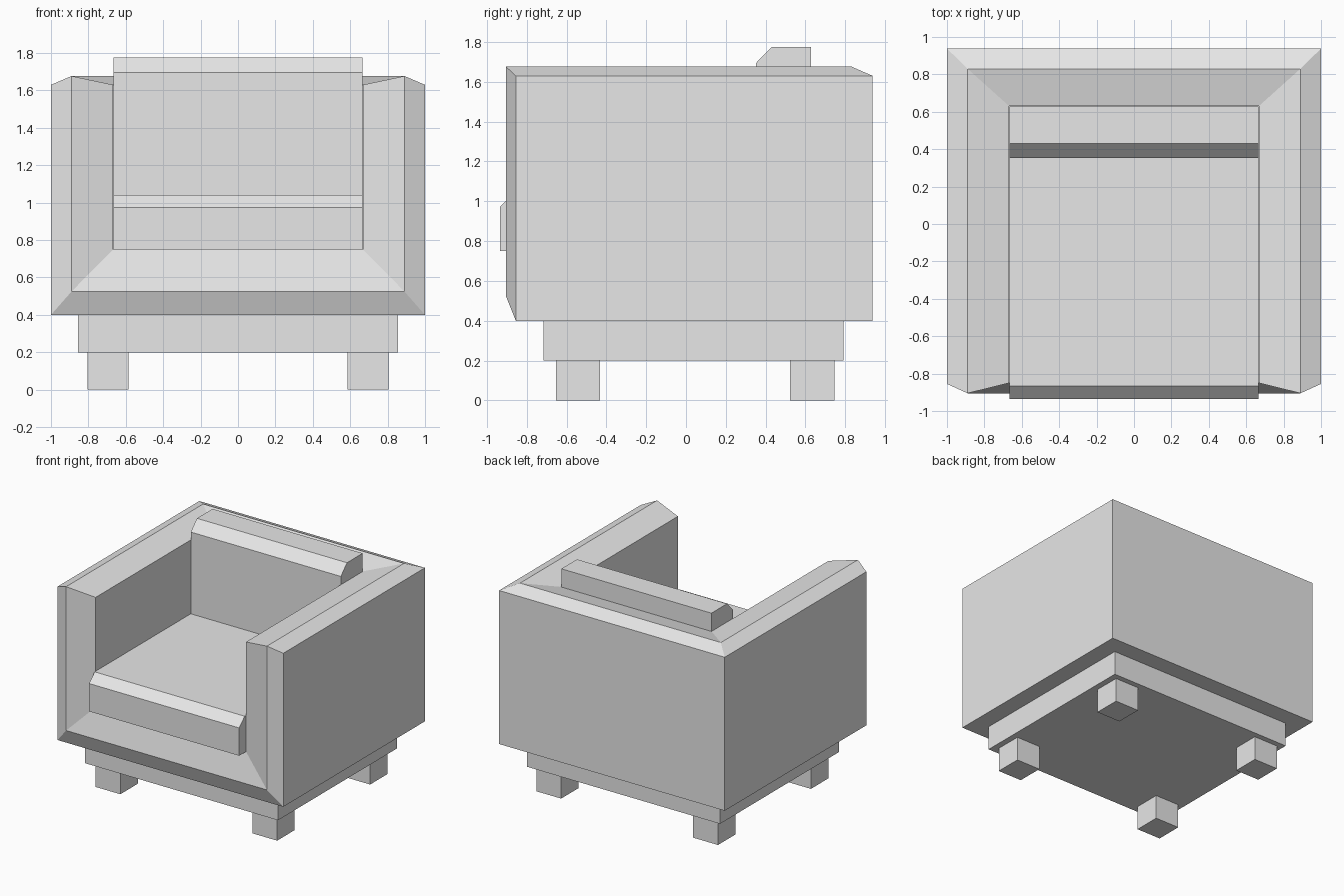
import bpy

cube = bpy.data.objects.get("Cube")
if cube:
    bpy.data.objects.remove(cube, do_unlink=True)

grey = bpy.data.materials.new("light grey")
grey.use_nodes = True
grey.diffuse_color = (0.8, 0.8, 0.8, 1)
grey.node_tree.nodes["Principled BSDF"].inputs["Base Color"].default_value = (0.8, 0.8, 0.8, 1)


def make(name, verts, faces):
    mesh = bpy.data.meshes.new(name)
    mesh.from_pydata(verts, [], faces)
    mesh.materials.append(grey)
    obj = bpy.data.objects.new(name, mesh)
    bpy.context.collection.objects.link(obj)
    return obj


def prism(name, profile, x0, x1):
    """Extrude a (y, z) profile, listed anticlockwise seen from +x, along x."""
    n = len(profile)
    verts = [(x, y, z) for x in (x0, x1) for y, z in profile]
    faces = [tuple(reversed(range(n))), tuple(range(n, 2 * n))]
    faces += [(i, (i + 1) % n, n + (i + 1) % n, n + i) for i in range(n)]
    return make(name, verts, faces)


def box(name, x0, x1, y0, y1, z0, z1):
    return prism(name, [(y0, z0), (y1, z0), (y1, z1), (y0, z1)], x0, x1)


def rim_loop(x, front, back, low, high):
    """Six corners running round the open front and top of the shell."""
    side = [(back, high), (front, high), (front, low)]
    return [(-x, y, z) for y, z in side] + [(x, y, z) for y, z in reversed(side)]


# Shell: outer edge, raised ridge and inner edge joined by sloping strips
verts = (rim_loop(1.0, -0.855, 0.938, 0.40, 1.63)
         + rim_loop(0.89, -0.905, 0.83, 0.525, 1.677)
         + rim_loop(0.667, -0.85, 0.63, 0.75, 1.63))
faces = []
for ring in (0, 6):
    for i in range(6):
        j = (i + 1) % 6
        faces.append((ring + i, ring + j, ring + j + 6, ring + i + 6))

# Outer walls and underside, then the inner walls and floor
verts += [(-1.0, 0.938, 0.40), (1.0, 0.938, 0.40),
          (-0.667, 0.63, 0.75), (0.667, 0.63, 0.75)]
for first, left, right in ((0, 18, 19), (12, 20, 21)):
    a, b, c, d, e, f = range(first, first + 6)
    walls = [(a, left, c, b), (f, e, d, right), (a, f, right, left), (c, left, right, d)]
    faces += walls if first == 0 else [tuple(reversed(w)) for w in walls]
make("armchair_shell", verts, faces)

# Cushions with a chamfered front top edge
prism("seat_cushion", [(-0.935, 0.75), (0.628, 0.75), (0.628, 1.04),
                       (-0.865, 1.04), (-0.935, 0.973)], -0.665, 0.665)
prism("back_cushion", [(0.352, 1.03), (0.628, 1.03), (0.628, 1.775),
                       (0.43, 1.775), (0.352, 1.695)], -0.665, 0.665)

# Plinth and four square feet
box("base_plinth", -0.855, 0.855, -0.715, 0.79, 0.2, 0.4)
for side, x in (("right", -0.695), ("left", 0.695)):
    for end, y in (("front", -0.543), ("back", 0.634)):
        box(f"{end}_{side}_foot", x - 0.11, x + 0.11, y - 0.111, y + 0.111, 0, 0.2)
